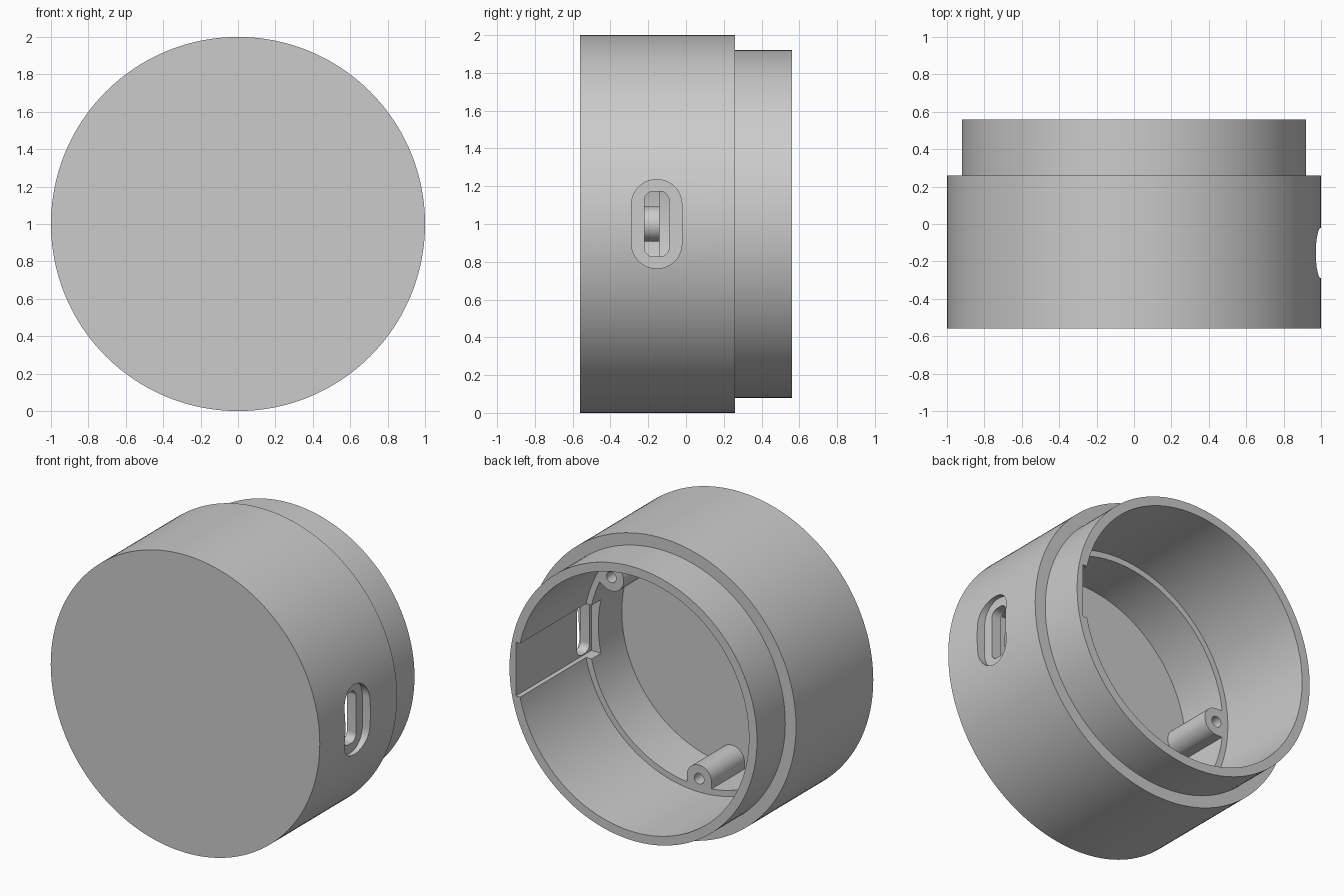
import bpy, bmesh
from math import pi, sin, cos, radians
from mathutils import Matrix, Vector

cube = bpy.data.objects.get("Cube")
if cube:
    bpy.data.objects.remove(cube, do_unlink=True)

grey = bpy.data.materials.new("matte_grey")
grey.use_nodes = True
grey.diffuse_color = (0.6, 0.6, 0.6, 1)
grey.node_tree.nodes["Principled BSDF"].inputs["Base Color"].default_value = (0.6, 0.6, 0.6, 1)

CENTRE_Z = 1.0
LEDGE_Y = -0.14
FLOOR_Y = -0.49


def finish(bm, name):
    bmesh.ops.recalc_face_normals(bm, faces=bm.faces)
    mesh = bpy.data.meshes.new(name)
    bm.to_mesh(mesh)
    bm.free()
    mesh.materials.append(grey)
    ob = bpy.data.objects.new(name, mesh)
    bpy.context.collection.objects.link(ob)
    return ob


def lathe(name, profile, steps=160):
    """Revolve (radius, y) points around the y axis through the centre."""
    bm = bmesh.new()
    verts = [bm.verts.new((r, y, CENTRE_Z)) for r, y in profile]
    edges = [bm.edges.new(pair) for pair in zip(verts, verts[1:])]
    bmesh.ops.spin(bm, geom=verts + edges, cent=(0, 0, CENTRE_Z), axis=(0, 1, 0),
                   angle=2 * pi, steps=steps)
    bmesh.ops.remove_doubles(bm, verts=bm.verts, dist=0.0002)
    return finish(bm, name)


def prism(name, outline, direction):
    """Extrude a flat outline of points along a vector."""
    bm = bmesh.new()
    face = bm.faces.new([bm.verts.new(p) for p in outline])
    top = bmesh.ops.extrude_face_region(bm, geom=[face])["geom"]
    bmesh.ops.translate(bm, vec=direction,
                        verts=[v for v in top if isinstance(v, bmesh.types.BMVert)])
    return finish(bm, name)


def rounded_slot(name, x0, x1, y, half_w, half_h, radius, steps=12):
    """Rounded rectangle in the y-z plane, extruded along x."""
    points = []
    for k, (sy, sz) in enumerate([(1, 1), (-1, 1), (-1, -1), (1, -1)]):
        for i in range(steps + 1):
            a = pi / 2 * (k + i / steps)
            points.append((x0, y + sy * (half_w - radius) + radius * cos(a),
                           CENTRE_Z + sz * (half_h - radius) + radius * sin(a)))
    return prism(name, points, (x1 - x0, 0, 0))


def around(angle, r, side, y):
    """Point at a radius and sideways offset, for an angle in the x-z plane."""
    return Vector((r * cos(angle) - side * sin(angle), y,
                   CENTRE_Z + r * sin(angle) + side * cos(angle)))


def boolean(target, other, operation):
    mod = target.modifiers.new(operation.lower(), "BOOLEAN")
    mod.operation, mod.object, mod.solver = operation, other, "EXACT"
    bpy.context.view_layer.objects.active = target
    bpy.ops.object.modifier_apply(modifier=mod.name)
    bpy.data.objects.remove(other, do_unlink=True)


# Hollow stepped cup: closed front, narrower lip at the back, ledge inside
shell = lathe("housing_shell", [
    (0, -0.56), (1, -0.56), (1, 0.26), (0.92, 0.26), (0.92, 0.56),
    (0.86, 0.56), (0.86, LEDGE_Y), (0.82, LEDGE_Y), (0.82, FLOOR_Y), (0, FLOOR_Y)])

# Screw posts, rounded inwards and running straight into the wall
POST_R, POST_DIST = 0.092, 0.77
post_angles = [radians(a) for a in (32, 180, 270)]
for a in post_angles:
    arc = [pi / 2 + pi * i / 20 for i in range(21)]
    outline = [around(a, POST_DIST + POST_R * cos(t), POST_R * sin(t), LEDGE_Y) for t in arc]
    outline += [around(a, 0.9, s * POST_R, LEDGE_Y) for s in (-1, 1)]
    boolean(shell, prism("screw_post", outline, (0, FLOOR_Y - LEDGE_Y - 0.03, 0)), "UNION")

# Screw holes in the posts
for a in post_angles:
    ring = [2 * pi * i / 24 for i in range(24)]
    outline = [around(a, POST_DIST + 0.036 * cos(t), 0.036 * sin(t), LEDGE_Y + 0.02) for t in ring]
    boolean(shell, prism("screw_hole", outline, (0, -0.3, 0)), "DIFFERENCE")

# Flat channel inside the wall, from the back lip down to the port
channel = [(0.7, 0.6, CENTRE_Z - 0.18), (0.872, 0.6, CENTRE_Z - 0.18),
           (0.872, 0.6, CENTRE_Z + 0.18), (0.7, 0.6, CENTRE_Z + 0.18)]
boolean(shell, prism("board_channel", channel, (0, -0.84, 0)), "DIFFERENCE")

# Connector port: wide outer recess and a smaller opening through the wall
PORT_Y = -0.155
boolean(shell, rounded_slot("port_recess", 0.94, 1.1, PORT_Y, 0.133, 0.235, 0.13), "DIFFERENCE")
boolean(shell, rounded_slot("port_opening", 0.8, 1.1, PORT_Y, 0.066, 0.173, 0.05), "DIFFERENCE")

# Smooth round walls with crisp edges
bpy.ops.object.select_all(action="DESELECT")
shell.select_set(True)
bpy.context.view_layer.objects.active = shell
bpy.ops.object.shade_smooth_by_angle(angle=radians(30))
